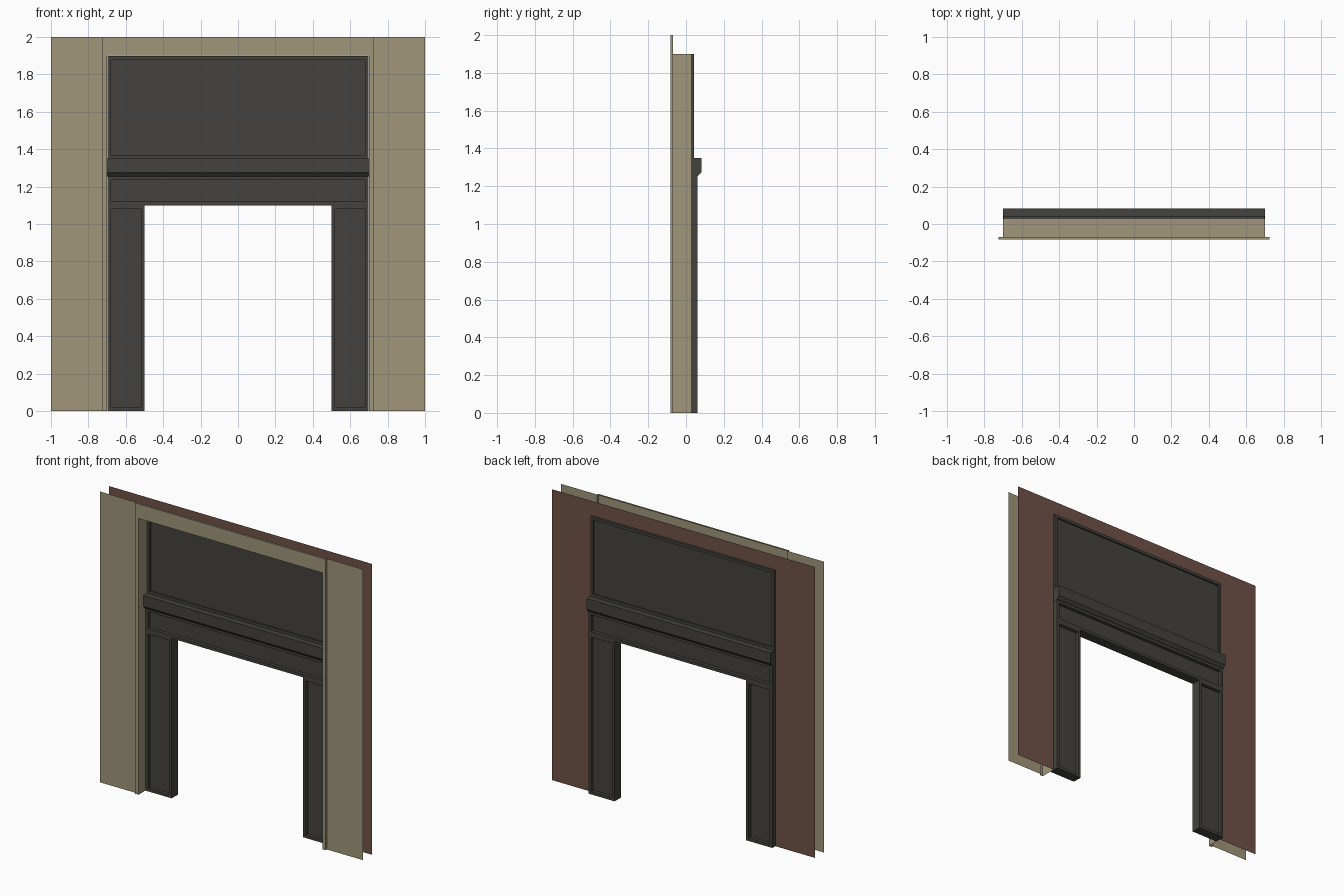
import bpy, bmesh
from mathutils import Vector

if "Cube" in bpy.data.objects:
    bpy.data.objects.remove(bpy.data.objects["Cube"])


def material(name, rgb):
    m = bpy.data.materials.new(name)
    m.diffuse_color = (*rgb, 1)
    m.use_nodes = True
    m.node_tree.nodes["Principled BSDF"].inputs["Base Color"].default_value = m.diffuse_color
    return m


plaster = material("beige_plaster", (0.35, 0.305, 0.195))
charcoal = material("charcoal_paint", (0.056, 0.055, 0.047))
brick = material("brown_brick", (0.16, 0.084, 0.063))

FRONT, WALL, BACK = -0.082, -0.069, 0.027   # trim face, inner wall, outer wall
MID = 0.027                                 # centre plane of the dark frame


def finish(name, bm, mat):
    me = bpy.data.meshes.new(name)
    bm.to_mesh(me)
    bm.free()
    me.materials.append(mat)
    ob = bpy.data.objects.new(name, me)
    bpy.context.collection.objects.link(ob)
    return ob


def loft(name, rings, mat):
    """Open sheet joining successive open paths."""
    bm = bmesh.new()
    rows = [[bm.verts.new(p) for p in ring] for ring in rings]
    for a, b in zip(rows, rows[1:]):
        for i in range(len(a) - 1):
            bm.faces.new((a[i], b[i], b[i + 1], a[i + 1]))
    return finish(name, bm, mat)


def arch(w, h, y):
    return [(-w, y, 0), (-w, y, h), (w, y, h), (w, y, 0)]


def panelled_block(name, x0, x1, z0, z1, half, border, depth):
    """Box with a recessed panel on its front and back."""
    bm = bmesh.new()
    bmesh.ops.create_cube(bm, size=1)
    for v in bm.verts:
        v.co = Vector(((x0 + x1) / 2 + v.co.x * (x1 - x0),
                       MID + v.co.y * 2 * half,
                       (z0 + z1) / 2 + v.co.z * (z1 - z0)))
    bm.normal_update()
    sides = [f for f in bm.faces if abs(f.normal.y) > 0.9]
    bmesh.ops.inset_individual(bm, faces=sides, thickness=border)
    for f in bmesh.ops.extrude_discrete_faces(bm, faces=sides)["faces"]:
        f.normal_update()
        bmesh.ops.translate(bm, verts=f.verts, vec=f.normal * -depth)
    bmesh.ops.recalc_face_normals(bm, faces=bm.faces)
    return finish(name, bm, charcoal)


# Inner wall strips either side of the opening
for side, a, b in (("left", -1, -0.725), ("right", 0.725, 1)):
    loft("inner_wall_" + side,
         [[(x, WALL, 0), (x, WALL, 2)] for x in (a, b)], plaster)

# Raised trim and the reveal running through the wall
loft("trim_and_reveal", [arch(0.725, 2, WALL), arch(0.725, 2, FRONT),
                         arch(0.7, 1.9, FRONT), arch(0.7, 1.9, BACK)], plaster)

# Outer brick wall
loft("outer_wall", [arch(0.7, 1.9, BACK + 0.001), arch(1, 2, BACK + 0.001)], brick)

# Dark frame: legs, crossbeam and upper panel
W = 0.699
panelled_block("left_leg", -W, -0.5, 0, 1.1, 0.034, 0.027, 0.024)
panelled_block("right_leg", 0.5, W, 0, 1.1, 0.034, 0.027, 0.024)
panelled_block("crossbeam", -W, W, 1.1, 1.255, 0.034, 0.027, 0.024)
panelled_block("upper_panel", -W, W, 1.35, 1.899, 0.015, 0.027, 0.011)

# Ledge between beam and upper panel, chamfered underneath on both sides
half = [(0.037, 1.255), (0.055, 1.275), (0.055, 1.35)]
profile = half + [(-y, z) for y, z in reversed(half)]
bm = bmesh.new()
cap = bm.faces.new([bm.verts.new((-0.7, MID + y, z)) for y, z in profile])
ext = bmesh.ops.extrude_face_region(bm, geom=[cap], use_keep_orig=True)["geom"]
bmesh.ops.translate(bm, vec=(1.4, 0, 0),
                    verts=[g for g in ext if isinstance(g, bmesh.types.BMVert)])
bmesh.ops.recalc_face_normals(bm, faces=bm.faces)
finish("ledge", bm, charcoal)
